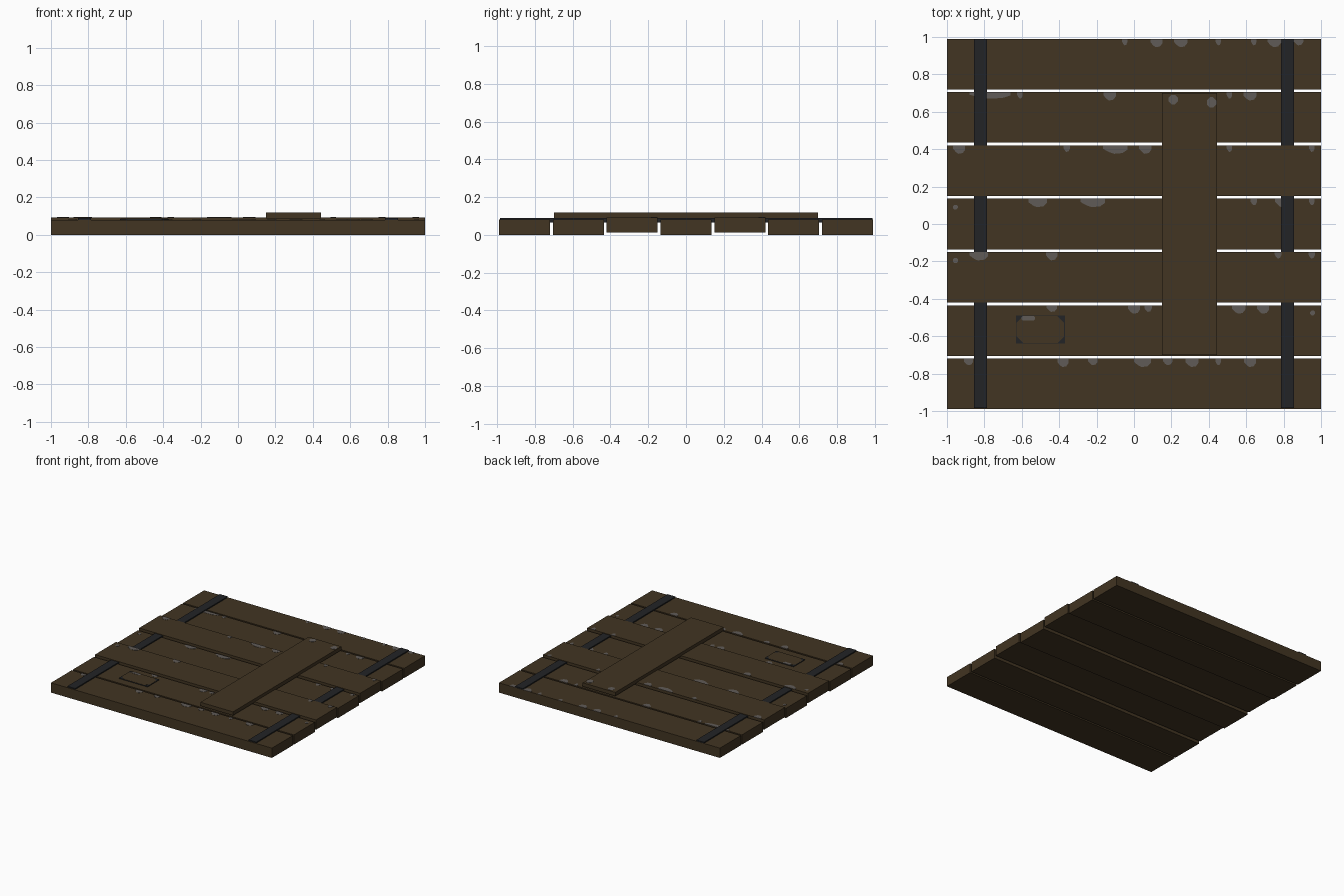
import bpy, bmesh, math

if "Cube" in bpy.data.objects:
    bpy.data.objects.remove(bpy.data.objects["Cube"])


def material(name, rgb):
    m = bpy.data.materials.new(name)
    m.diffuse_color = (*rgb, 1)
    m.use_nodes = True
    m.node_tree.nodes["Principled BSDF"].inputs["Base Color"].default_value = m.diffuse_color
    return m


WOOD = material("dark wood", (0.054, 0.035, 0.016))
IRON = material("black iron", (0.016, 0.017, 0.019))
GREY = material("grey wear", (0.118, 0.105, 0.095))


def finish(name, bm, mat):
    bmesh.ops.recalc_face_normals(bm, faces=bm.faces)
    me = bpy.data.meshes.new(name)
    bm.to_mesh(me)
    bm.free()
    me.materials.append(mat)
    ob = bpy.data.objects.new(name, me)
    bpy.context.collection.objects.link(ob)
    return ob


def prism(bm, pts, z0, z1):
    f = bm.faces.new([bm.verts.new((x, y, z0)) for x, y in pts])
    ext = bmesh.ops.extrude_face_region(bm, geom=[f], use_keep_orig=True)
    up = [v for v in ext["geom"] if isinstance(v, bmesh.types.BMVert)]
    bmesh.ops.translate(bm, verts=up, vec=(0, 0, z1 - z0))


def rect(x0, x1, y0, y1):
    return [(x0, y0), (x1, y0), (x1, y1), (x0, y1)]


def cut_rect(x0, x1, y0, y1, c):
    return [(x0 + c, y0), (x1 - c, y0), (x1, y0 + c), (x1, y1 - c),
            (x1 - c, y1), (x0 + c, y1), (x0, y1 - c), (x0, y0 + c)]


def part(name, pts, z0, z1, mat):
    bm = bmesh.new()
    prism(bm, pts, z0, z1)
    return finish(name, bm, mat)


# Seven planks; two of them sit higher and cover the straps
PITCH, HALF, THICK = 0.285, 0.135, 0.08
tops, edges = [], []
for i in range(7):
    yc = 0.855 - PITCH * i
    z0 = 0.013 if i in (2, 4) else 0.0
    part("plank", rect(-1, 1, yc - HALF, yc + HALF), z0, z0 + THICK, WOOD)
    tops.append(z0 + THICK)
    edges.append(yc + HALF)

# Iron straps let into the planks
for s in (-1, 1):
    part("iron_strap", rect(s * 0.82 - 0.035, s * 0.82 + 0.035, -0.985, 0.988), 0.066, 0.089, IRON)

# Brace board across the planks
part("brace_board", rect(0.15, 0.445, -0.70, 0.70), 0.088, 0.118, WOOD)

# Patch: wooden plate with dark corners
part("patch_corners", rect(-0.63, -0.37, -0.64, -0.49), 0.08, 0.085, IRON)
part("patch_plate", cut_rect(-0.627, -0.373, -0.637, -0.493, 0.035), 0.08, 0.086, WOOD)

# Worn spots along the back edge of every plank: (x centre, width)
SPOTS = [
    [(-.05, .03), (.12, .065), (.25, .07), (.45, .03), (.64, .03), (.75, .07), (.88, .05)],
    [(-.77, .22), (-.61, .03), (-.13, .065), (.51, .03), (.62, .07)],
    [(-.935, .065), (-.36, .035), (-.10, .13), (.06, .065), (.51, .03), (.95, .03)],
    [(-.515, .10), (-.22, .13), (.64, .035), (.79, .07), (.95, .03)],
    [(-.83, .10), (-.44, .06), (.77, .035), (.95, .035)],
    [(-.44, .055), (0, .065), (.075, .04), (.56, .07), (.69, .065)],
    [(-.885, .05), (-.38, .06), (-.22, .05), (.045, .09), (.18, .05), (.31, .07), (.45, .03), (.62, .065)],
]
bm = bmesh.new()
for spots, z, y in zip(SPOTS, tops, edges):
    for x, w in spots:
        h = 0.035 if w < 0.06 or w > 0.2 else 0.045
        a = w / 2
        pts = [(x - a, y), (x - a, y - h * .4), (x - a * .5, y - h * .8), (x - a * .1, y - h),
               (x + a * .6, y - h * .9), (x + a, y - h * .5), (x + a, y)]
        prism(bm, pts, z - 0.002, z + 0.0015)
# A few loose spots on the planks, the patch and the brace: x, y, half width, half height, z
for x, y, a, b, z in [(-.955, .09, .013, .012, .08), (-.955, -.195, .014, .014, .093),
                      (.955, -.475, .013, .013, .08), (-.565, -.504, .036, .013, .086),
                      (.21, .665, .025, .025, .118), (.415, .65, .025, .028, .118)]:
    prism(bm, cut_rect(x - a, x + a, y - b, y + b, b * .6), z - 0.002, z + 0.0015)
finish("worn_spots", bm, GREY)
